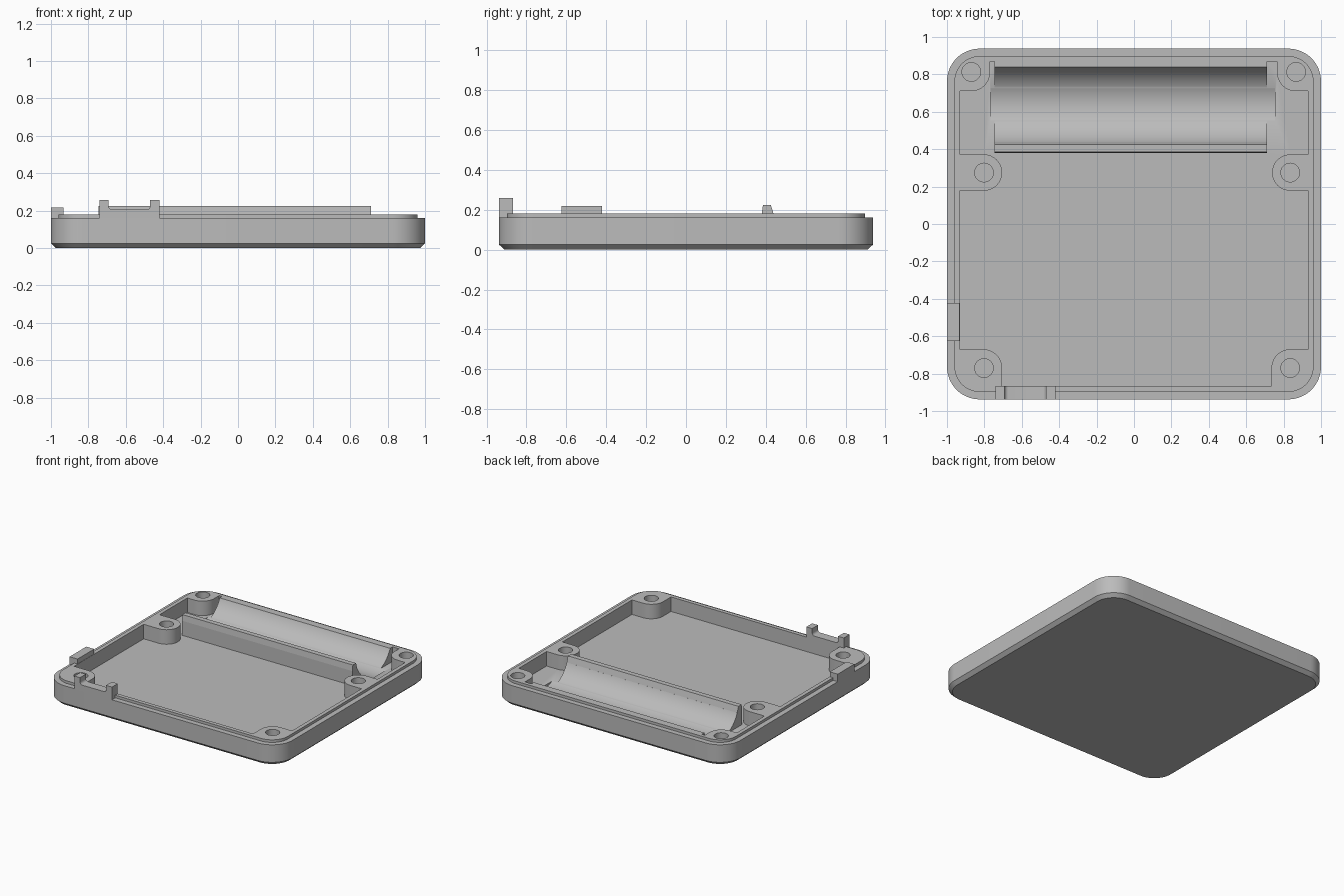
import bpy, bmesh, math
from mathutils import Vector

if "Cube" in bpy.data.objects:
    bpy.data.objects.remove(bpy.data.objects["Cube"])

grey = bpy.data.materials.new("plain grey plastic")
grey.diffuse_color = (0.5, 0.5, 0.5, 1)
grey.use_nodes = True
grey.node_tree.nodes["Principled BSDF"].inputs["Base Color"].default_value = grey.diffuse_color

FLOOR, STEP, RIM = 0.068, 0.16, 0.18
HALF_Y = 0.9375


def loft(name, rings):
    """Closed solid through matching rings of 3D points."""
    bm = bmesh.new()
    loops = [[bm.verts.new(p) for p in ring] for ring in rings]
    n = len(loops[0])
    for a, b in zip(loops, loops[1:]):
        for i in range(n):
            j = (i + 1) % n
            bm.faces.new((a[i], a[j], b[j], b[i]))
    bm.faces.new(loops[0][::-1])
    bm.faces.new(loops[-1])
    bmesh.ops.recalc_face_normals(bm, faces=bm.faces)
    mesh = bpy.data.meshes.new(name)
    bm.to_mesh(mesh)
    bm.free()
    mesh.materials.append(grey)
    ob = bpy.data.objects.new(name, mesh)
    bpy.context.collection.objects.link(ob)
    return ob


def prism(name, profile, lo, hi, axis):
    """Extrude a 2D profile from lo to hi along the given axis."""
    def place(p, t):
        q = list(p)
        q.insert(axis, t)
        return Vector(q)
    return loft(name, [[place(p, t) for p in profile] for t in (lo, hi)])


def arc(cx, cy, r, a0, a1, n=16):
    return [(cx + r * math.cos(math.radians(a0 + (a1 - a0) * i / n)),
             cy + r * math.sin(math.radians(a0 + (a1 - a0) * i / n))) for i in range(n + 1)]


def rounded_ring(inset, z):
    r, x, y = 0.175 - inset, 1 - 0.175, HALF_Y - 0.175
    pts = []
    for cx, cy, a in ((x, y, 0), (-x, y, 90), (-x, -y, 180), (x, -y, 270)):
        pts += arc(cx, cy, r, a, a + 90)
    return [(px, py, z) for px, py in pts]


def cut(target, cutter):
    cutter.hide_render = True
    mod = target.modifiers.new("cut", 'BOOLEAN')
    mod.operation, mod.solver, mod.object = 'DIFFERENCE', 'EXACT', cutter
    bpy.context.view_layer.objects.active = target
    bpy.ops.object.modifier_apply(modifier=mod.name)
    bpy.data.objects.remove(cutter)


# Tray body: chamfered bottom, straight wall, stepped rim
tray = loft("tray", [rounded_ring(0.027, 0), rounded_ring(0, 0.025), rounded_ring(0, STEP),
                     rounded_ring(0.04, STEP), rounded_ring(0.04, RIM)])

# Cavity outline, leaving the screw bosses and the cell holder block standing
outline = [(-0.705, -0.867), (0.735, -0.867)]
outline += arc(0.835, -0.77, 0.1, 180, 90) + [(0.93, -0.67), (0.93, 0.178)]
outline += arc(0.835, 0.275, 0.097, 270, 90) + [(0.93, 0.372), (0.93, 0.71)]
outline += arc(0.865, 0.81, 0.1, 270, 180)
outline += [(0.765, 0.87), (0.71, 0.87), (0.71, 0.38), (-0.745, 0.38), (-0.745, 0.87), (-0.77, 0.87)]
outline += arc(-0.87, 0.81, 0.1, 0, -90) + [(-0.93, 0.71), (-0.93, 0.372)]
outline += arc(-0.802, 0.275, 0.097, 90, -90) + [(-0.93, 0.178), (-0.93, -0.67)]
outline += arc(-0.805, -0.77, 0.1, 90, 0)
# Arc directions on the right side run the concave way round
i = 2 + 17 + 2
outline[i:i + 17] = arc(0.835, 0.275, 0.097, 270, 90)
cut(tray, prism("cavity_cutter", outline, FLOOR, 0.4, 2))

# Round trough for the cell, slightly sunk into the floor
TY, TZ, TR = 0.64, 0.27, 0.22
cut(tray, prism("trough_cutter", arc(TY, TZ, TR, 0, 360, 96)[:-1], -0.768, 0.755, 0))

# Screw holes
for x, y in ((-0.802, -0.77), (0.835, -0.77), (-0.802, 0.275), (0.835, 0.275),
             (-0.87, 0.813), (0.867, 0.813)):
    cut(tray, prism("hole_cutter", arc(x, y, 0.05, 0, 360, 32)[:-1], 0.075, 0.4, 2))

# Raised ridge along the front of the trough
prism("trough_ridge", [(0.38, RIM), (0.386, 0.225), (0.425, 0.225), (0.439, RIM)], -0.745, 0.71, 0)

# Front connector cradle: two posts with a rounded saddle between
cradle = [(-0.74, STEP), (-0.42, STEP), (-0.42, 0.258), (-0.47, 0.258)]
cradle += arc(-0.49, 0.225, 0.02, 0, -90, 6) + arc(-0.672, 0.225, 0.02, -90, -180, 6)
cradle += [(-0.692, 0.258), (-0.74, 0.258)]
prism("front_cradle", cradle, -HALF_Y, -0.867, 1)

# Left side tab
prism("side_tab", [(-1, STEP), (-0.932, STEP), (-0.932, 0.218), (-1, 0.218)], -0.625, -0.422, 1)

# Smooth curves, sharp edges
bpy.ops.object.select_all(action='DESELECT')
for ob in bpy.context.scene.objects:
    ob.select_set(True)
bpy.context.view_layer.objects.active = tray
bpy.ops.object.shade_smooth_by_angle(angle=math.radians(30))
